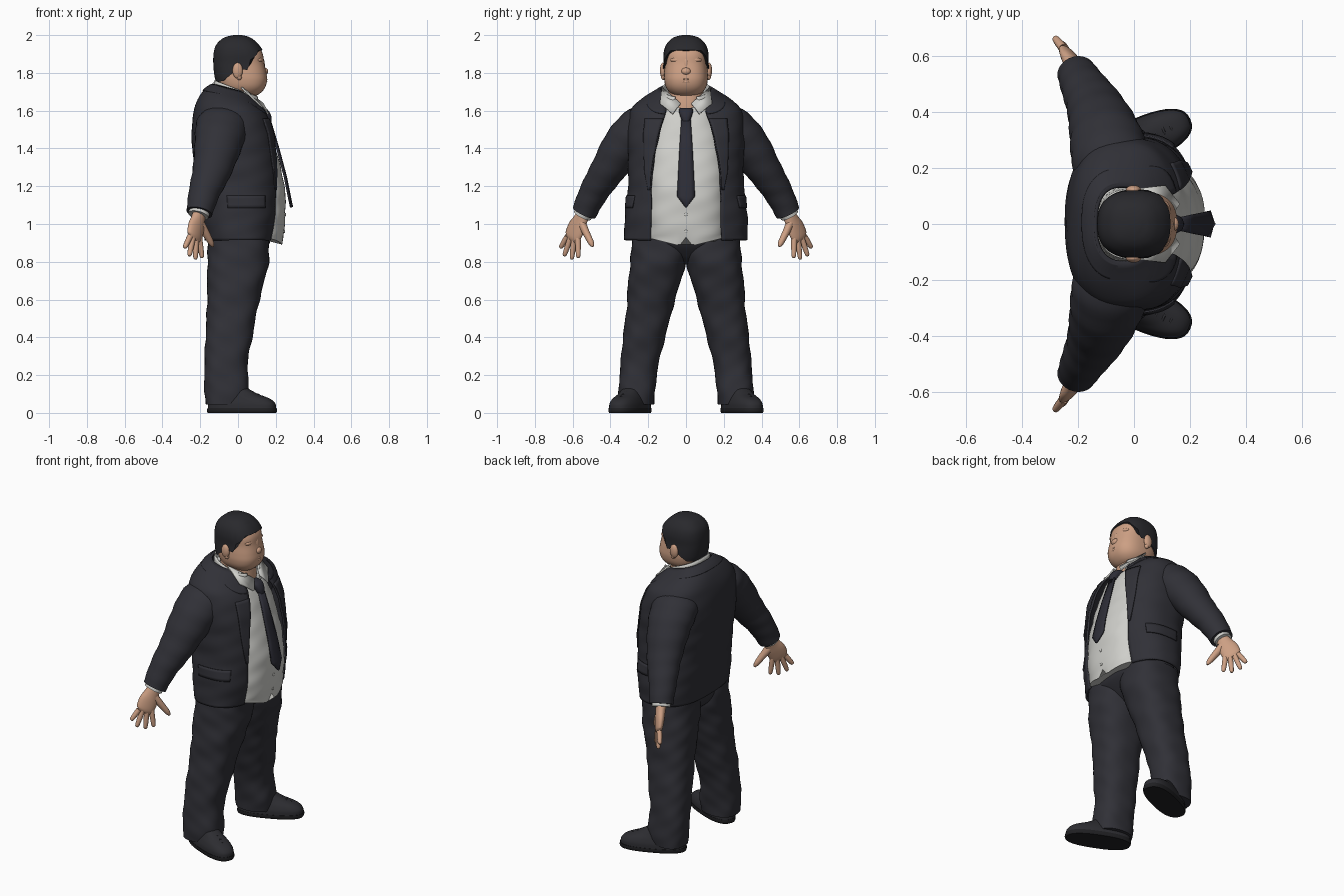
import bpy, math
from math import sin, cos, pi, tau
from mathutils import Vector

cube = bpy.data.objects.get("Cube")
if cube:
    bpy.data.objects.remove(cube)


def material(name, rgb):
    m = bpy.data.materials.new(name)
    m.use_nodes = True
    m.diffuse_color = (*rgb, 1)
    m.node_tree.nodes["Principled BSDF"].inputs["Base Color"].default_value = (*rgb, 1)
    return m


SUIT = material("charcoal suit", (0.030, 0.030, 0.038))
TIE = material("dark navy tie", (0.026, 0.026, 0.037))
SHIRT = material("off white shirt", (0.62, 0.62, 0.59))
SKIN = material("skin", (0.61, 0.35, 0.23))
HAIR = material("black hair", (0.022, 0.022, 0.026))
SHOE = material("black leather", (0.026, 0.026, 0.031))
SOLE = material("black rubber", (0.014, 0.014, 0.016))
P = 0.8  # squareness of the cross-sections


def finish(name, verts, faces, mat, mirror=False, thick=0, angle=50):
    me = bpy.data.meshes.new(name)
    me.from_pydata([tuple(v) for v in verts], [], faces)
    me.materials.append(mat)
    me.shade_smooth()
    me.set_sharp_from_angle(angle=math.radians(angle))
    ob = bpy.data.objects.new(name, me)
    bpy.context.collection.objects.link(ob)
    if thick:
        s = ob.modifiers.new("thickness", "SOLIDIFY")
        s.thickness, s.offset = thick, 1
    if mirror:
        m = ob.modifiers.new("mirror", "MIRROR")
        m.use_axis = (False, True, False)
        m.use_mirror_merge = False
    return ob


def grid(name, f, rows, cols, mat, closed=False, **kw):
    """Surface from f(v, u); closed wraps u and caps both ends."""
    n = cols if closed else cols + 1
    verts = [f(i / rows, j / cols) for i in range(rows + 1) for j in range(n)]
    faces = [(i * n + j, i * n + (j + 1) % n, (i + 1) * n + (j + 1) % n, (i + 1) * n + j)
             for i in range(rows) for j in range(cols)]
    if closed:
        faces += [tuple(reversed(range(n))), tuple(range(rows * n, rows * n + n))]
    return finish(name, verts, faces, mat, **kw)


def at(rings, z):
    """Smoothly interpolate ring values (z, back, front, side, half_width, tilt, gap)."""
    r = [tuple(q) + (0,) * (7 - len(q)) for q in rings]
    z = min(max(z, r[0][0]), r[-1][0])
    k = max(i for i in range(len(r) - 1) if r[i][0] <= z)
    h = r[k + 1][0] - r[k][0]
    t = (z - r[k][0]) / h

    def slope(i, c):
        a, b = r[max(i - 1, 0)], r[min(i + 1, len(r) - 1)]
        return (b[c] - a[c]) / (b[0] - a[0]) * h
    return [(2*t**3 - 3*t*t + 1) * r[k][c] + (t**3 - 2*t*t + t) * slope(k, c)
            + (3*t*t - 2*t**3) * r[k + 1][c] + (t**3 - t*t) * slope(k + 1, c) for c in range(1, 7)]


def power(v):
    return math.copysign(abs(v) ** P, v)


def surf(rings, z, th, off=0, fold=0):
    b, f, side, ry, tilt, _ = at(rings, z)
    k = 1 + fold * (sin(3 * th + 34 * z) + 0.6 * sin(5 * th - 61 * z))
    x = (b + f) / 2 + ((f - b) / 2 * k + off) * power(cos(th))
    return Vector((x, side + (ry * k + off) * power(sin(th)), z - tilt * x))


def loft(name, rings, mat, rows=32, cols=40, fold=0, **kw):
    z0, z1 = rings[0][0], rings[-1][0]
    return grid(name, lambda v, u: surf(rings, z0 + v * (z1 - z0), tau * u, 0, fold),
                rows, cols, mat, True, **kw)


def tube(name, path, mat, side=(1, 0, 0), cols=20, fold=0, **kw):
    """Oval tube through (x, y, z, a, b) points, rounded by repeated sampling."""
    n = len(path)
    steps = 6

    def sample(s):
        k = min(int(s), n - 2)
        t = s - k
        q = [path[min(max(k + d, 0), n - 1)] for d in (-1, 0, 1, 2)]
        return [0.5 * (2*b + (c - a)*t + (2*a - 5*b + 4*c - d)*t*t + (3*b - a - 3*c + d)*t**3)
                for a, b, c, d in zip(*q)]

    def f(v, u):
        s = v * (n - 1)
        p = sample(s)
        t = (Vector(sample(min(s + .05, n - 1))[:3]) - Vector(sample(max(s - .05, 0))[:3])).normalized()
        e = Vector(side)
        e = (e - t * e.dot(t)).normalized()
        k = 1 + fold * sin(9 * s + 2 * sin(tau * u))
        return Vector(p[:3]) + k * (e * p[3] * cos(tau * u) + t.cross(e) * p[4] * sin(tau * u))
    return grid(name, f, (n - 1) * steps, cols, mat, True, **kw)


def ball(name, loc, size, mat, mirror=False):
    def f(v, u):
        a = pi * (0.02 + 0.96 * v) - pi / 2
        return Vector((loc[0] + size[0] * cos(a) * cos(tau * u),
                       loc[1] + size[1] * cos(a) * sin(tau * u), loc[2] + size[2] * sin(a)))
    return grid(name, f, 12, 20, mat, True, mirror=mirror)


# Trousers
loft("trouser_seat", [(.785, -.07, .06, 0, .06), (.83, -.13, .115, 0, .16), (.9, -.155, .168, 0, .265),
                      (1.0, -.16, .18, 0, .28)], SUIT)
loft("trouser_legs", [(.045, -.172, .05, .262, .093), (.12, -.178, .06, .26, .097), (.25, -.178, .05, .247, .1),
                      (.4, -.172, .076, .222, .112), (.55, -.165, .103, .193, .122), (.7, -.163, .14, .167, .139),
                      (.8, -.163, .163, .147, .147), (.93, -.155, .165, .14, .145)],
     SUIT, rows=60, fold=.016, mirror=True)

# Shoes, turned outwards
TURN, FOOT = math.radians(23), Vector((.02, .296, 0))


def place_foot(ob):
    for v in ob.data.vertices:
        x, y, z = v.co
        v.co = FOOT + Vector((x * cos(TURN) - y * sin(TURN), x * sin(TURN) + y * cos(TURN), z))


place_foot(loft("shoe_soles", [(0, -.19, .192, 0, .076), (.01, -.194, .197, 0, .081), (.025, -.192, .195, 0, .08)],
                SOLE, rows=4, mirror=True))
place_foot(loft("shoe_uppers", [(.023, -.19, .192, 0, .078), (.05, -.188, .187, 0, .076),
                                (.075, -.182, .158, 0, .068), (.1, -.175, .09, 0, .058), (.14, -.155, .01, 0, .046)],
                SHOE, mirror=True))
for i in range(3):
    x, z = .065 + .028 * i, .108 - .011 * i
    place_foot(tube("shoe_lace", [(x, -.034, z - .014, .005, .005), (x, 0, z, .005, .005),
                                  (x, .034, z - .014, .005, .005)], SHOE, cols=8, mirror=True))

# Shirt with notched hem
shirt = [(.885, -.12, .235, 0, .215), (1.0, -.12, .247, 0, .22), (1.1, -.13, .252, 0, .22), (1.2, -.14, .246, 0, .22),
         (1.3, -.15, .226, 0, .22), (1.4, -.15, .198, 0, .21), (1.5, -.15, .168, 0, .19), (1.6, -.14, .133, 0, .155, .1),
         (1.66, -.12, .1, 0, .115, .4)]
body = loft("shirt", shirt, SHIRT, rows=48, cols=72, fold=.008)
for v in body.data.vertices:
    x, y, z = v.co
    if x > 0 and z < .95:
        rise = max(.045 * max(0, 1 - abs(y) / .035), .25 * (abs(y) - .035))
        v.co.z += max(0, rise) * (.95 - z) / .065
for z in (.96, 1.05):
    ball("shirt_button", surf(shirt, z, 0, .002, .008), (.004, .009, .009), SHIRT)

# Jacket shell, open at the front
jacket = [(.915, -.165, .185, 0, .315, 0, .185), (1.05, -.185, .207, 0, .312, 0, .18),
          (1.2, -.205, .217, 0, .295, 0, .18), (1.35, -.225, .21, 0, .295, 0, .165),
          (1.5, -.234, .18, 0, .298, 0, .133), (1.6, -.218, .138, 0, .28, .06, .105),
          (1.645, -.193, .105, 0, .228, .14, .1), (1.678, -.16, .078, 0, .165, .22, .096),
          (1.698, -.13, .056, 0, .13, .27, .092)]


def edge(z, extra=0):
    v = at(jacket, z)
    return math.asin(min(1, ((v[5] + extra) / v[3]) ** (1 / P)))


def jacket_point(z, u, off=0):
    a = edge(z)
    return surf(jacket, z, a + (tau - 2 * a) * u, off, .006)


grid("jacket", lambda v, u: jacket_point(.915 + .783 * v, u), 60, 72, SUIT, thick=.012)


def lapel(v, u):
    z = 1.18 + .38 * v
    a, b = edge(z), edge(z, .012 + .08 * v)
    return surf(jacket, z, a + (b - a) * u, .012, .006)


def collar(v, u):
    low = 1.668 - .08 * max(0, cos(tau * u)) ** 5
    return jacket_point(low + (1.698 - low) * v, u, .011)


def pocket(v, u):
    return surf(jacket, 1.085 + .065 * v, 1.0 + .8 * u, .011, .006)


grid("jacket_lapels", lapel, 20, 6, SUIT, thick=.007, mirror=True)
grid("jacket_collar", collar, 10, 72, SUIT, thick=.006)
grid("pocket_flaps", pocket, 4, 14, SUIT, thick=.007, mirror=True)

# Sleeves and cuffs
tube("jacket_sleeves", [(-.07, .14, 1.55, .12, .08), (-.085, .235, 1.515, .138, .112), (-.105, .325, 1.42, .126, .113),
                        (-.138, .415, 1.285, .103, .092), (-.178, .487, 1.17, .083, .077),
                        (-.205, .54, 1.06, .069, .066)], SUIT, cols=32, fold=.018, mirror=True)
tube("shirt_cuffs", [(-.2, .53, 1.08, .055, .052), (-.21, .548, 1.045, .055, .05)], SHIRT, mirror=True)

# Hands
ACROSS = Vector((-.65, .76, 0))
PALM = Vector((-.23, .6, .935))
tube("palms", [(-.205, .54, 1.06, .036, .03), (-.213, .56, 1.02, .046, .028), (-.222, .58, .98, .057, .026),
               (*PALM, .054, .021), (-.236, .609, .918, .04, .013)], SKIN, side=ACROSS, mirror=True)
tips = [(-.19, .57, .82), (-.225, .605, .812), (-.258, .645, .83), (-.283, .665, .873)]
for i, tip in enumerate(tips):
    base, end = PALM + ACROSS * (-.036 + .024 * i), Vector(tip)
    tube("finger", [(*base, .016, .016), (*base.lerp(end, .5), .015, .015), (*base.lerp(end, .9), .012, .012),
                    (*end, .005, .005)], SKIN, cols=10, mirror=True)
tube("thumb", [(-.2, .55, 1.0, .026, .022), (-.17, .527, .95, .021, .019), (-.142, .502, .9, .015, .015),
               (-.134, .494, .88, .006, .006)], SKIN, cols=12, mirror=True)

# Neck and shirt collar
loft("neck", [(1.55, -.08, .105, 0, .085), (1.63, -.09, .105, 0, .09), (1.76, -.1, .08, 0, .095)], SKIN)
band = [(1.61, -.125, .125, 0, .128, .4), (1.712, -.12, .105, 0, .117, .4)]
grid("shirt_collar_band", lambda v, u: surf(band, 1.61 + .102 * v, .4 + (tau - .8) * u), 6, 40, SHIRT, thick=.008)
finish("shirt_collar_points", [(.015, .126, 1.72), (.128, .028, 1.635), (.158, .07, 1.58), (.105, .137, 1.635)],
       [(0, 1, 2, 3)], SHIRT, mirror=True, thick=.009)

# Tie
blade = [(1.088, .281, .002), (1.145, .269, .046), (1.25, .248, .041), (1.4, .208, .033), (1.55, .163, .023)]


def tie_point(v, u):
    z, x, w = blade[round(v * 4)]
    return Vector((x - .006 * abs(2 * u - 1), w * (2 * u - 1), z))


grid("tie_blade", tie_point, 4, 4, TIE, thick=.011)
loft("tie_knot", [(1.545, .13, .178, 0, .021), (1.575, .11, .175, 0, .032), (1.605, .09, .158, 0, .038),
                  (1.615, .09, .14, 0, .03)], TIE, rows=8, cols=20)

# Head
head = [(1.675, -.02, .085, 0, .045), (1.69, -.06, .115, 0, .078), (1.72, -.09, .142, 0, .104),
        (1.76, -.11, .154, 0, .115), (1.8, -.118, .15, 0, .115), (1.85, -.122, .139, 0, .111),
        (1.9, -.12, .131, 0, .11), (1.94, -.108, .108, 0, .098), (1.97, -.08, .075, 0, .073),
        (1.985, -.05, .045, 0, .045), (1.992, -.012, .012, 0, .012)]
loft("head", head, SKIN, rows=50)
ball("nose", (.14, 0, 1.808), (.02, .026, .02), SKIN)
ball("nose_bridge", (.13, 0, 1.84), (.012, .016, .04), SKIN)
ball("brows", (.106, .045, 1.868), (.025, .038, .016), SKIN, True)
ball("upper_lip", (.144, 0, 1.766), (.012, .034, .007), SKIN)
ball("lower_lip", (.143, 0, 1.753), (.012, .03, .008), SKIN)
ball("ears", (-.002, .122, 1.812), (.027, .016, .042), SKIN, True)
ball("ear_lobes", (.006, .12, 1.778), (.014, .012, .016), SKIN, True)

# Hair cap with a hairline that drops behind the ears
LINE = [(0, 1.922), (40, 1.918), (58, 1.885), (70, 1.87), (78, 1.815), (92, 1.82), (108, 1.79), (130, 1.757), (180, 1.75)]


def hairline(deg):
    for (a, za), (b, zb) in zip(LINE, LINE[1:]):
        if deg <= b:
            return za + (zb - za) * (deg - a) / (b - a)
    return LINE[-1][1]


def hair(v, u):
    th = tau * u
    low = hairline(math.degrees(min(th, tau - th)))
    p = surf(head, low + (1.992 - low) * v ** .7, th, .009)
    p.z += .008 * v
    return p


grid("hair", hair, 36, 72, HAIR, True)
